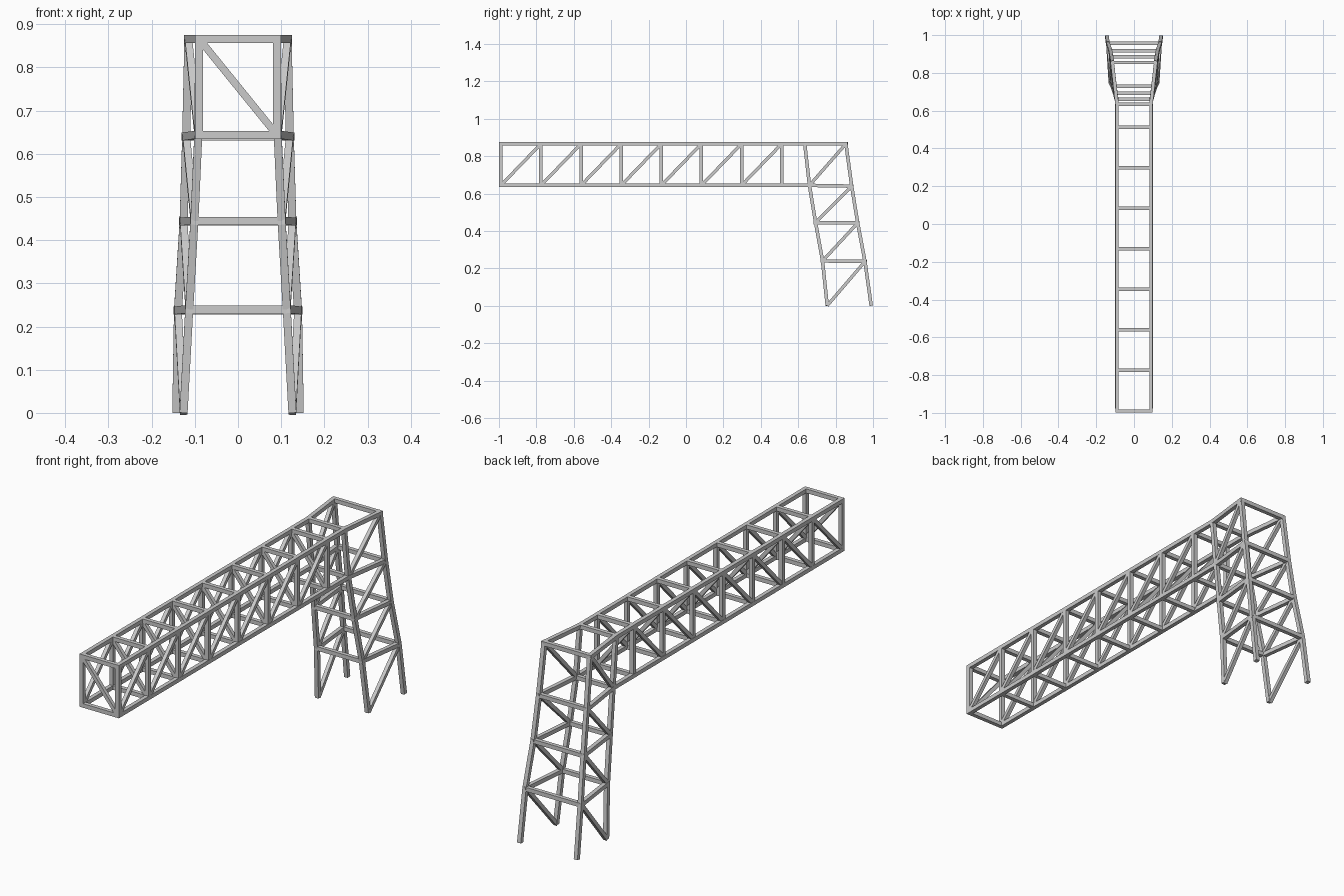
import bpy, bmesh
from mathutils import Vector

if "Cube" in bpy.data.objects:
    bpy.data.objects.remove(bpy.data.objects["Cube"])

W = 0.0185           # square bar width
ZB, ZT = 0.644, 0.866  # bottom and top chord heights
X = 0.09             # half spacing of the beam chords


def add_bar(bm, a, b, w=W, extend=0.0):
    """Square bar between two points, kept aligned to the main axes."""
    a, b = Vector(a), Vector(b)
    d = (b - a).normalized()
    a, b = a - d * extend, b + d * extend
    ref = Vector((0, 1, 0)) if abs(d.x) > 0.5 else Vector((1, 0, 0))
    u = (ref - d * ref.dot(d)).normalized() * w / 2
    v = d.cross(u)
    rings = [[bm.verts.new(p + u * i + v * j) for i, j in ((-1, -1), (1, -1), (1, 1), (-1, 1))]
             for p in (a, b)]
    bm.faces.new(rings[0])
    bm.faces.new(rings[1][::-1])
    for k in range(4):
        n = (k + 1) % 4
        bm.faces.new((rings[0][k], rings[1][k], rings[1][n], rings[0][n]))


def bars(name, segments, w=W, extend=0.0):
    bm = bmesh.new()
    for a, b in segments:
        add_bar(bm, a, b, w, extend)
    bmesh.ops.recalc_face_normals(bm, faces=bm.faces)
    me = bpy.data.meshes.new(name)
    bm.to_mesh(me)
    bm.free()
    ob = bpy.data.objects.new(name, me)
    bpy.context.collection.objects.link(ob)
    return ob


def both(segments):
    """Mirror segments across x = 0."""
    flip = lambda p: (-p[0], p[1], p[2])
    return segments + [(flip(a), flip(b)) for a, b in segments]


def across(p):
    return (-p[0], p[1], p[2]), tuple(p)


# Tower leg nodes, top to foot
front = [(X, 0.635, ZT), (0.092, 0.66, ZB), (0.101, 0.693, 0.445), (0.113, 0.73, 0.24), (0.126, 0.755, 0.001)]
rear = [(0.115, 0.855, ZT), (0.12, 0.886, 0.64), (0.126, 0.918, 0.443), (0.139, 0.957, 0.237), (0.143, 0.99, 0.001)]
ys = [-0.99 + 0.2145 * i for i in range(8)]

# Horizontal beam
bars("beam_chords", both([((X, ys[0], ZT), front[0]), ((X, ys[0], ZB), front[1])]), extend=W / 2)
bars("beam_posts", both([((X, y, ZB), (X, y, ZT)) for y in ys]))
bars("beam_rungs", [across((X, y, z)) for y in ys for z in (ZB, ZT)])
bars("beam_side_braces", both([((X, y, ZB), (X, y + 0.2145, ZT)) for y in ys[:-1]]), w=0.017)
bars("beam_frame_braces", [((-X, y, ZT), (X, y, ZB)) for y in ys], w=0.017)

# Support tower
bars("front_legs", both(list(zip(front, front[1:]))))
bars("rear_legs", both(list(zip(rear, rear[1:]))))
bars("tower_cross_rungs", [across(p) for p in front[:-1] + rear[:-1]])
bars("tower_side_rungs", both(list(zip(front[:-1], rear[:-1]))), extend=W / 2)
bars("tower_side_braces", both(list(zip(front[1:], rear[:-1]))), w=0.017)
